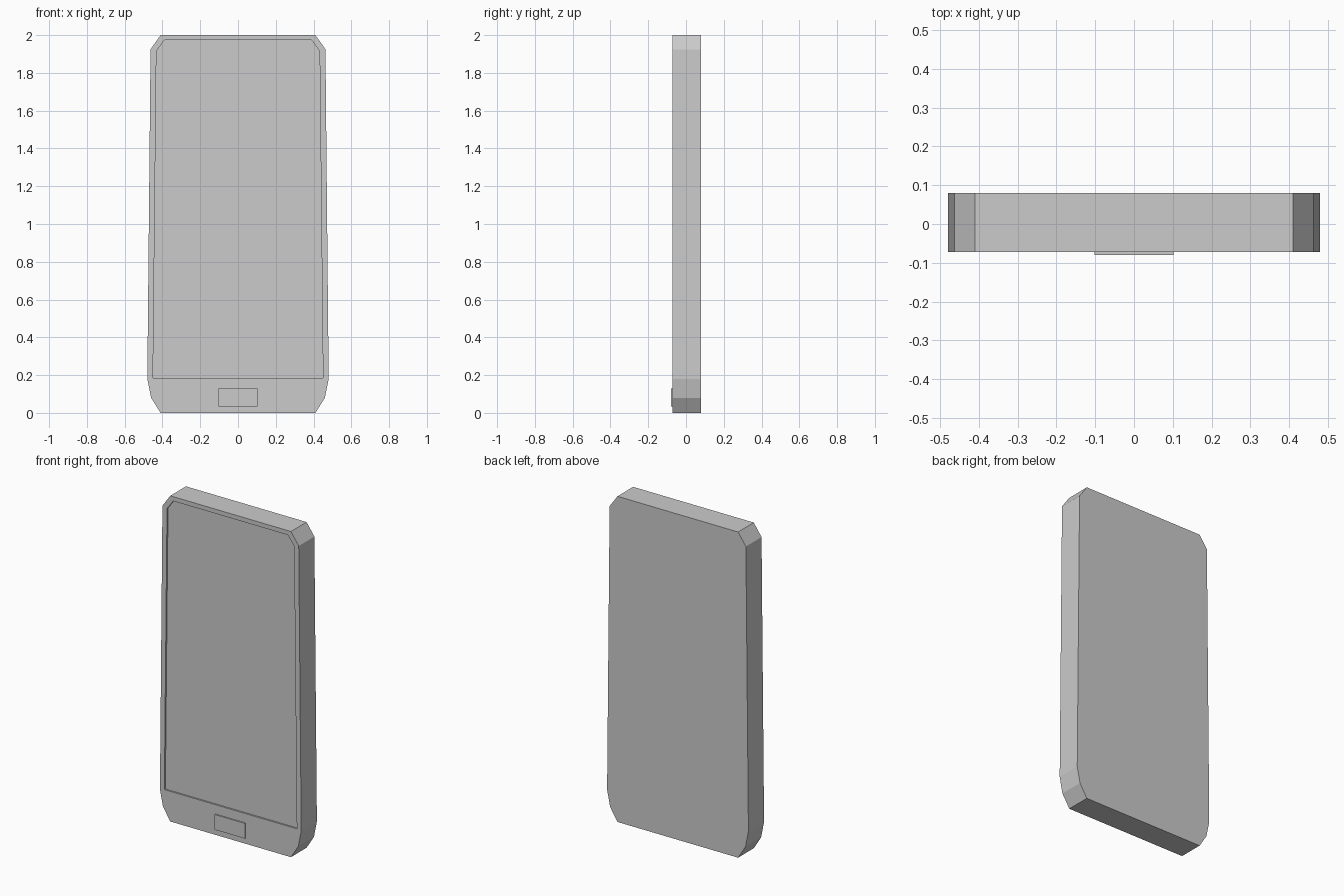
import bpy, bmesh

if "Cube" in bpy.data.objects:
    bpy.data.objects.remove(bpy.data.objects["Cube"])


def slab(name, half, y0, y1):
    """Mirror a right-hand (x, z) profile across x = 0 and extrude it from y0 to y1."""
    outline = half + [(-x, z) for x, z in reversed(half)]
    bm = bmesh.new()
    face = bm.faces.new([bm.verts.new((x, y0, z)) for x, z in outline])
    ext = bmesh.ops.extrude_face_region(bm, geom=[face])
    for v in ext["geom"]:
        if isinstance(v, bmesh.types.BMVert):
            v.co.y = y1
    bmesh.ops.recalc_face_normals(bm, faces=bm.faces)
    mesh = bpy.data.meshes.new(name)
    bm.to_mesh(mesh)
    bm.free()
    ob = bpy.data.objects.new(name, mesh)
    bpy.context.collection.objects.link(ob)
    return ob


FRONT, BACK = -0.072, 0.08

# Slightly tapered body with chamfered corners
body = slab("phone_body", [(0.41, 0), (0.46, 0.08), (0.48, 0.18),
                           (0.463, 1.925), (0.41, 2.0)], FRONT, BACK)

# Shallow screen recess cut into the front
cutter = slab("screen_cutter", [(0.45, 0.185), (0.432, 1.915), (0.39, 1.973)],
              FRONT - 0.05, FRONT + 0.01)
cutter.hide_render = True
cutter.hide_viewport = True
cut = body.modifiers.new("screen_recess", 'BOOLEAN')
cut.operation = 'DIFFERENCE'
cut.solver = 'EXACT'
cut.object = cutter

# Raised home button
slab("home_button", [(0.102, 0.035), (0.102, 0.128)], -0.08, FRONT)
